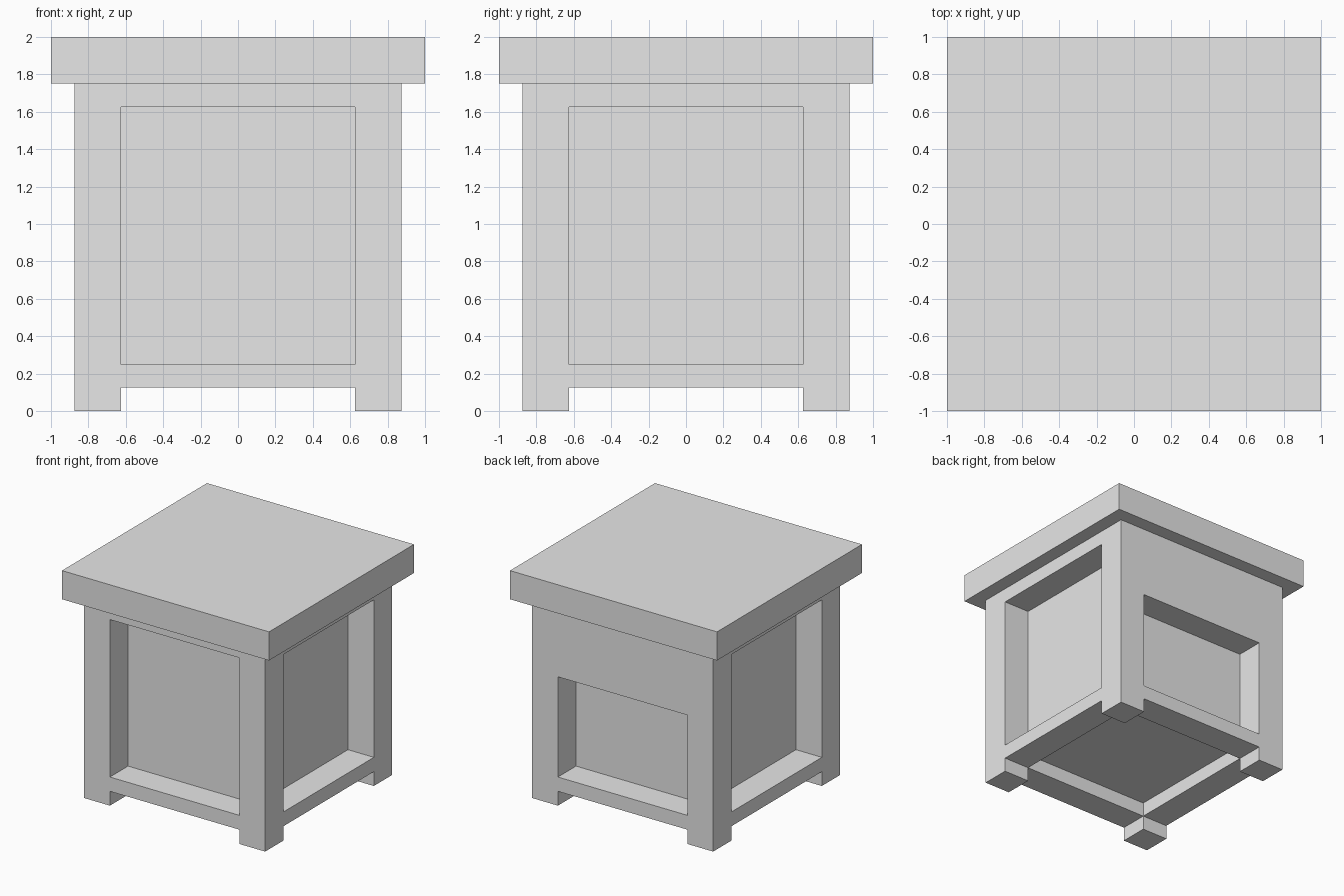
import bpy

cube = bpy.data.objects.get("Cube")
if cube:
    bpy.data.objects.remove(cube, do_unlink=True)

grey = bpy.data.materials.new("plain_grey")
grey.use_nodes = True
grey.diffuse_color = (0.8, 0.8, 0.8, 1)
grey.node_tree.nodes["Principled BSDF"].inputs["Base Color"].default_value = (0.8, 0.8, 0.8, 1)

HALF = 0.875       # outer half width of the body
POST = 0.25        # post thickness, also the recess depth
INNER = HALF - POST
MID = HALF - POST / 2
BODY_TOP = 1.75


def box(name, x, y, z):
    """Flat-faced box spanning the given (low, high) ranges."""
    spans = (x, y, z)
    bpy.ops.mesh.primitive_cube_add(size=1, location=[(a + b) / 2 for a, b in spans])
    ob = bpy.context.object
    ob.name = ob.data.name = name
    for v in ob.data.vertices:
        v.co = [c * (b - a) for c, (a, b) in zip(v.co, spans)]
    ob.data.materials.append(grey)
    return ob


def around(centre):
    return (centre - POST / 2, centre + POST / 2)


# Lid and recessed inner cabinet
box("lid", (-1, 1), (-1, 1), (BODY_TOP, 2))
box("inner_cabinet", (-INNER, INNER), (-INNER, INNER), (0.25, BODY_TOP))

# Corner posts that continue down as feet
for sx, side in ((-1, "right"), (1, "left")):
    for sy, end in ((-1, "front"), (1, "back")):
        box(f"{end}_{side}_post", around(sx * MID), around(sy * MID), (0, BODY_TOP))

# Rails framing each panel; the back has a deep upper board
for sign, end, side in ((-1, "front", "right"), (1, "back", "left")):
    span = (-INNER, INNER)
    depth = around(sign * MID)
    low = (0.125, 0.25)
    high = (1.625, BODY_TOP)
    end_high = (1.125, BODY_TOP) if end == "back" else high
    box(f"{end}_bottom_rail", span, depth, low)
    box(f"{end}_top_rail", span, depth, end_high)
    box(f"{side}_bottom_rail", depth, span, low)
    box(f"{side}_top_rail", depth, span, high)
